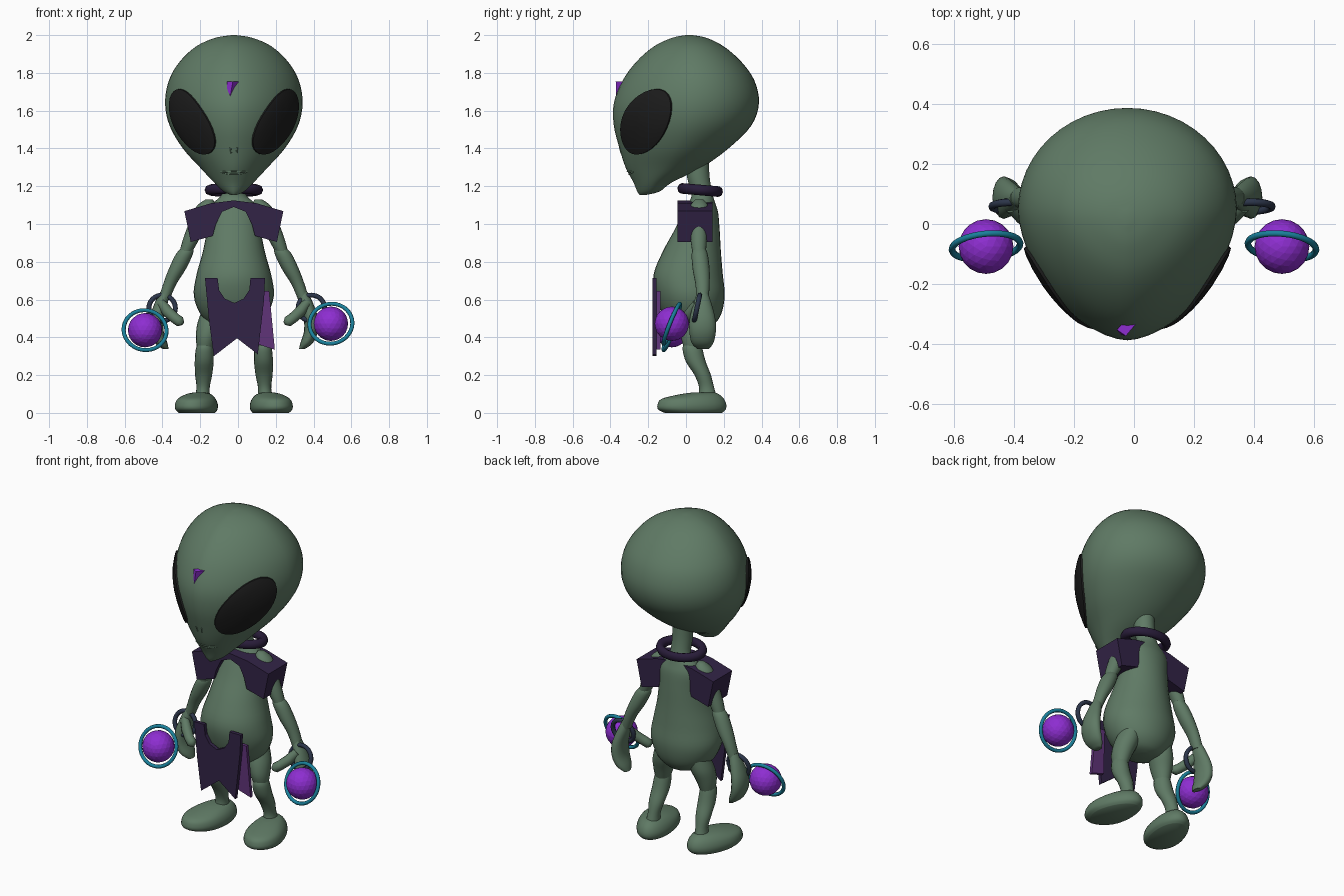
import bpy, bmesh, math
from mathutils import Vector, Matrix
from mathutils.bvhtree import BVHTree

if "Cube" in bpy.data.objects:
    bpy.data.objects.remove(bpy.data.objects["Cube"])

CX = -0.022  # body midline


def material(name, rgb):
    m = bpy.data.materials.new(name)
    m.diffuse_color = (*rgb, 1)
    m.use_nodes = True
    m.node_tree.nodes["Principled BSDF"].inputs["Base Color"].default_value = m.diffuse_color
    return m


SKIN = material("green skin", (0.115, 0.195, 0.13))
BLACK = material("eye black", (0.012, 0.012, 0.012))
CLOTH = material("dark purple cloth", (0.032, 0.017, 0.062))
COLLAR = material("collar purple", (0.022, 0.012, 0.042))
PANEL = material("plum cloth", (0.115, 0.034, 0.19))
ORB = material("bright purple", (0.27, 0.027, 0.64))
TEAL = material("teal", (0.01, 0.22, 0.33))
SLATE = material("slate", (0.025, 0.036, 0.068))


def make(name, verts, faces, mat, smooth=True, side=1, dx=CX):
    """Mesh object; side=-1 mirrors it across the midline."""
    me = bpy.data.meshes.new(name)
    me.from_pydata([(side * x + dx, y, z) for x, y, z in verts], [], faces)
    bm = bmesh.new()
    bm.from_mesh(me)
    bmesh.ops.recalc_face_normals(bm, faces=bm.faces)
    bm.to_mesh(me)
    bm.free()
    me.materials.append(mat)
    ob = bpy.data.objects.new(name, me)
    bpy.context.collection.objects.link(ob)
    if smooth:
        bpy.ops.object.select_all(action='DESELECT')
        ob.select_set(True)
        bpy.context.view_layer.objects.active = ob
        bpy.ops.object.shade_smooth_by_angle(angle=math.radians(50))
    return ob


def spline(rows, steps):
    """Catmull-Rom interpolation of rows of numbers."""
    p = [rows[0]] + list(rows) + [rows[-1]]
    out = []
    for i in range(1, len(p) - 2):
        for s in range(steps):
            t = s / steps
            out.append([0.5 * (2 * b + (c - a) * t + (2 * a - 5 * b + 4 * c - d) * t * t
                               + (3 * b - a - 3 * c + d) * t ** 3)
                        for a, b, c, d in zip(*p[i - 1:i + 3])])
    return out + [list(rows[-1])]


def loft(rows, n=24, steps=4, power=2.0, mid=0.5):
    """Stack of level rings from rows (x, z, y_front, y_back, half_width)."""
    verts, faces = [], []
    rings = spline(rows, steps)
    for x, z, yf, yb, w in rings:
        yc = yf + mid * (yb - yf)
        for k in range(n):
            s, c = math.sin(2 * math.pi * k / n), math.cos(2 * math.pi * k / n)
            e, d = (2 / power, yc - yf) if c > 0 else (1, yb - yc)
            px = math.copysign(abs(s) ** e, s) * w
            verts.append((x + px, yc - math.copysign(abs(c) ** e, c) * d, z))
    for r in range(len(rings) - 1):
        for k in range(n):
            a, b = r * n + k, r * n + (k + 1) % n
            faces.append((a, b, b + n, a + n))
    faces += [tuple(range(n)), tuple(range(len(verts) - n, len(verts)))]
    return verts, faces


def prism(outline, y0, y1):
    """Front outline (x, z) given depth."""
    n = len(outline)
    verts = [(x, y, z) for y in (y0, y1) for x, z in outline]
    faces = [tuple(range(n)), tuple(range(n, 2 * n))]
    faces += [(i, (i + 1) % n, n + (i + 1) % n, n + i) for i in range(n)]
    return verts, faces


def tube(path, radii, n=10):
    """Round tube along a path."""
    pts = [Vector(p) for p in path]
    verts, faces = [], []
    for i, p in enumerate(pts):
        d = (pts[min(i + 1, len(pts) - 1)] - pts[max(i - 1, 0)]).normalized()
        u = d.cross(Vector((0.1, 1, 0.05))).normalized()
        v = d.cross(u)
        verts += [p + radii[i] * (u * math.cos(2 * math.pi * k / n) + v * math.sin(2 * math.pi * k / n))
                  for k in range(n)]
    for r in range(len(pts) - 1):
        faces += [(r * n + k, r * n + (k + 1) % n, (r + 1) * n + (k + 1) % n, (r + 1) * n + k)
                  for k in range(n)]
    faces += [tuple(range(n)), tuple(range(len(verts) - n, len(verts)))]
    return verts, faces


def torus(name, loc, rot, R, r, mat, scale=(1, 1, 1)):
    bpy.ops.mesh.primitive_torus_add(location=loc, rotation=rot, major_radius=R, minor_radius=r,
                                     major_segments=32, minor_segments=8)
    ob = bpy.context.object
    ob.name, ob.scale = name, scale
    ob.data.materials.append(mat)
    bpy.ops.object.shade_smooth_by_angle(angle=math.radians(50))


# Head: big cranium narrowing to a pointed chin
head = loft([(0, 1.153, -.245, -.215, .012), (0, 1.172, -.258, -.14, .055), (0, 1.22, -.278, -.075, .105),
             (0, 1.30, -.32, .085, .18), (0, 1.40, -.352, .225, .27), (0, 1.52, -.382, .345, .34),
             (0, 1.64, -.382, .386, .364), (0, 1.76, -.335, .362, .344), (0, 1.86, -.262, .292, .286),
             (0, 1.94, -.17, .2, .2), (0, 1.985, -.075, .11, .1), (0, 2.0, 0, .035, .012)],
            n=48, steps=4, power=1.7, mid=.56)
make("head", *head, SKIN)
skull = BVHTree.FromPolygons([Vector(v) for v in head[0]], head[1])

# Eyes: tilted oval shells hugging the head
nrm = Vector((.72, -.69, -.16)).normalized()
u = Vector((.69, .72, 0)).normalized()
v = u.cross(nrm)
if v.z < 0:
    v = -v
tilt = math.radians(43)
major = u * math.cos(tilt) + v * math.sin(tilt)
minor = v * math.cos(tilt) - u * math.sin(tilt)
everts, efaces, N = [], [], 32
for rad, off in ((.05, .012), (.35, .012), (.65, .012), (.88, .012), (1, .01), (1, -.01)):
    for k in range(N):
        a = 2 * math.pi * k / N
        o = Vector((.227, -.215, 1.54)) + rad * (major * .212 * math.cos(a) + minor * .13 * math.sin(a))
        hit = skull.ray_cast(o + nrm * .5, -nrm)[0] or o
        everts.append(hit + nrm * off)
efaces.append(tuple(range(N)))
for r in range(5):
    efaces += [(r * N + k, r * N + (k + 1) % N, (r + 1) * N + (k + 1) % N, (r + 1) * N + k) for k in range(N)]


def on_face(x, z):
    return (skull.ray_cast(Vector((x, -1, z)), Vector((0, 1, 0)))[0] or Vector((x, -.3, z)))


# Mouth and nostrils: fine raised lines
for label, bow in (("upper_lip", .004), ("lower_lip", -.012)):
    line = [on_face(.07 * t / 5, 1.275 + bow * (1 - (t / 5) ** 2)) for t in range(-5, 6)]
    make(label, *tube(line, [.004] * 11, 6), SKIN)

# Forehead gem: wedge tapering downward
gem = [(-.057, -.352, 1.755), (-.027, -.372, 1.755), (.013, -.325, 1.755), (-.023, -.312, 1.755),
       (-.058, -.352, 1.65), (-.046, -.368, 1.65), (-.01, -.335, 1.7), (-.03, -.325, 1.66)]
make("forehead_gem", gem, [(0, 1, 2, 3), (4, 5, 6, 7), (0, 1, 5, 4), (1, 2, 6, 5), (2, 3, 7, 6), (3, 0, 4, 7)],
     ORB, smooth=False, dx=0)

# Torso with neck
make("torso", *loft([(0, .44, 0, .09, .03), (0, .46, -.06, .14, .11), (0, .52, -.12, .185, .175),
                     (0, .62, -.16, .205, .212), (0, .73, -.172, .195, .198), (0, .85, -.125, .185, .165),
                     (0, .97, -.06, .178, .142), (0, 1.06, -.015, .17, .135), (0, 1.11, .012, .155, .11),
                     (0, 1.16, .03, .14, .062), (0, 1.25, .005, .125, .058), (0, 1.36, 0, .12, .058)], n=32), SKIN)

# Limbs, rows are (x, z, y_front, y_back, half_width)
upper_arm = [(.13, 1.13, .05, .09, .02), (.15, 1.09, .02, .12, .05), (.19, 1.0, .02, .115, .05),
             (.23, .91, .025, .11, .042), (.257, .845, .035, .105, .032)]
forearm = [(.245, .875, .04, .1, .03), (.262, .84, .03, .115, .045), (.30, .76, .035, .125, .045),
           (.34, .68, .05, .125, .035), (.37, .6, .055, .12, .03)]
hand = [(.365, .64, .06, .115, .025), (.385, .58, .04, .135, .035), (.408, .5, .02, .155, .038),
        (.408, .43, .018, .158, .037), (.385, .37, .03, .145, .033), (.36, .338, .06, .12, .015)]
thigh = [(.11, .54, 0, .14, .06), (.128, .47, -.02, .13, .066), (.145, .4, -.025, .105, .056),
         (.153, .34, -.01, .085, .042)]
shin = [(.153, .37, -.01, .08, .035), (.155, .335, -.018, .088, .047), (.157, .27, .0, .105, .05),
        (.16, .2, .045, .132, .045), (.163, .13, .07, .15, .035), (.168, .06, .06, .17, .045)]
foot = [(0, 0, -.13, .18, .092), (0, .018, -.165, .2, .106), (0, .045, -.168, .203, .108),
        (0, .075, -.145, .19, .095), (0, .098, -.05, .165, .065), (0, .108, .02, .14, .03)]
fverts, ffaces = loft(foot, n=28, mid=.42)
turn = Matrix.Rotation(math.radians(13), 3, 'Z')
fverts = [turn @ Vector(p) + Vector((.198, .015, 0)) for p in fverts]

# Shoulder cape half: arched outline (x, z)
cape = [(0, 1.125), (.12, 1.11), (.262, 1.068), (.228, .905), (.112, .937), (.095, 1.0), (.062, 1.065), (0, 1.09)]

for tag, s in (("left", -1), ("right", 1)):
    make(tag + "_eye", everts, efaces, BLACK, side=s)
    make(tag + "_nostril", *tube([on_face(.018, 1.405), on_face(.014, 1.375)], [.004, .004], 6), SKIN, side=s)
    for part, rows in (("upper_arm", upper_arm), ("forearm", forearm), ("hand", hand),
                       ("thigh", thigh), ("shin", shin)):
        make(tag + "_" + part, *loft(rows, n=16), SKIN, side=s)
    make(tag + "_foot", fverts, ffaces, SKIN, side=s)
    # Thumb curling inward and forward
    make(tag + "_thumb", *tube([(.385, .06, .58), (.35, .03, .535), (.31, 0, .50), (.285, -.012, .483),
                                (.27, -.018, .475)], [.025, .03, .028, .028, .012]), SKIN, side=s)
    make(tag + "_shoulder_cape", *prism(cape, -.045, .14), CLOTH, smooth=False, side=s)
    # Bracelet
    torus(tag + "_bracelet", (s * .395 + CX * .3, .058, .555), (math.radians(78), 0, 0), .07, .013, SLATE)
    # Floating orb with its ring
    c = (s * .492, -.075, .455 + s * .017)
    bpy.ops.mesh.primitive_ico_sphere_add(subdivisions=3, radius=.091, location=c)
    bpy.context.object.name = tag + "_orb"
    bpy.context.object.data.materials.append(ORB)
    torus(tag + "_orb_ring", c, (math.radians(68), 0, -s * .1), .114, .011, TEAL)

# Collar ring around the neck
torus("collar", (CX, .075, 1.18), (math.radians(-5), 0, 0), .127, .028, COLLAR, (1, .78, 1))

# Loincloth with a scooped top and pointed hem, plus side panel
loincloth = [(-.175, .715), (-.108, .715), (-.1, .65), (-.07, .605), (-.02, .582), (.03, .605), (.06, .65),
             (.066, .715), (.143, .715), (.138, .6), (.105, .31), (-.005, .395), (-.128, .3), (-.155, .5)]
make("loincloth", *prism(loincloth, -.178, -.156), CLOTH, smooth=False, dx=0)
make("side_panel", *prism([(.1, .645), (.165, .645), (.195, .335), (.108, .362)], -.155, -.135),
     PANEL, smooth=False, dx=0)
